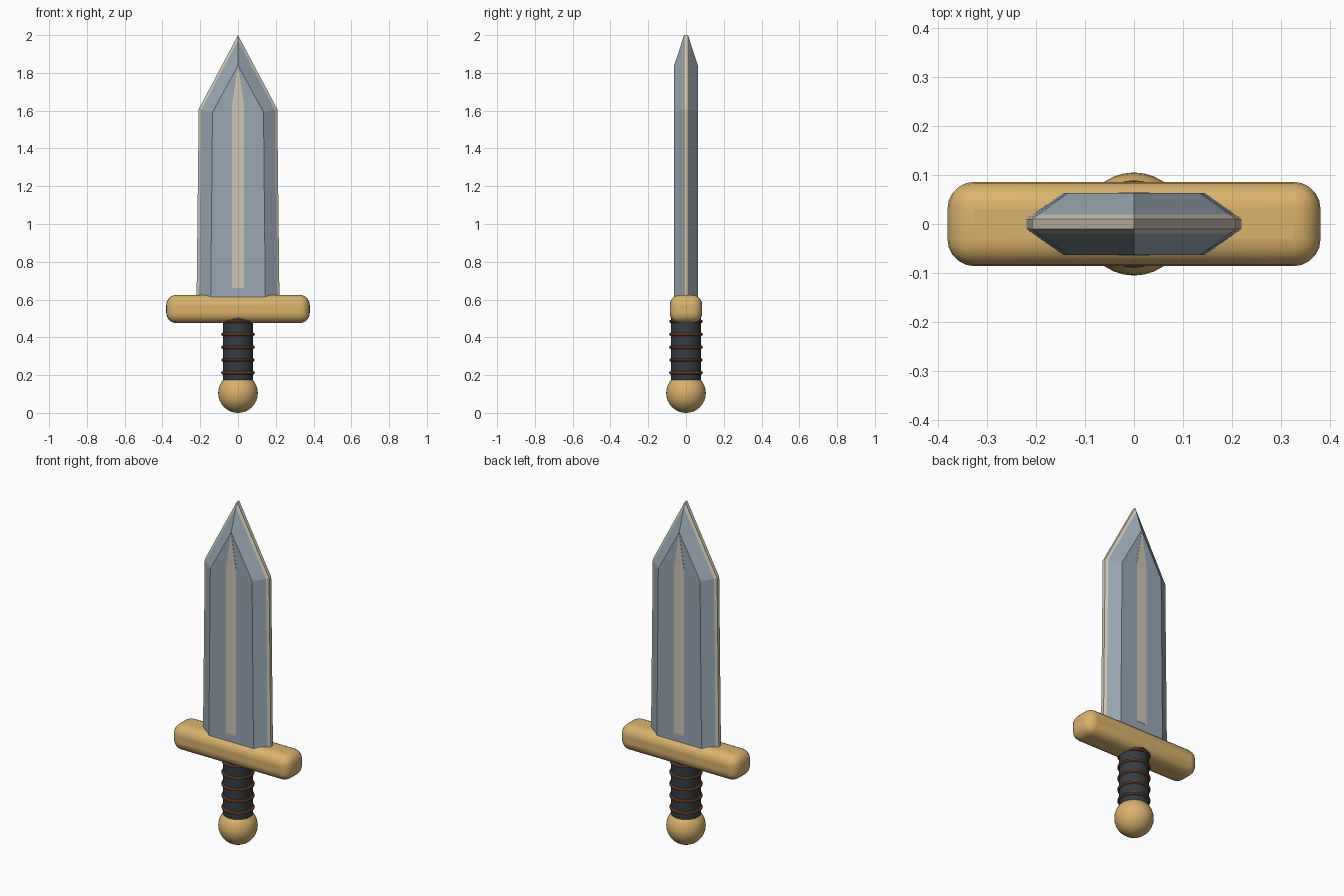
import bpy
import bmesh
from math import radians

cube = bpy.data.objects.get("Cube")
if cube:
    bpy.data.objects.remove(cube, do_unlink=True)


def material(name, rgb):
    mat = bpy.data.materials.new(name)
    mat.use_nodes = True
    mat.diffuse_color = (*rgb, 1)
    bsdf = next(n for n in mat.node_tree.nodes if n.type == 'BSDF_PRINCIPLED')
    bsdf.inputs["Base Color"].default_value = (*rgb, 1)
    return mat


steel = material("steel", (0.32, 0.39, 0.45))
cream = material("pale edge", (0.62, 0.57, 0.47))
gold = material("gold", (0.71, 0.45, 0.15))
leather = material("dark leather", (0.035, 0.045, 0.055))
cord = material("brown cord", (0.2, 0.075, 0.035))


def finish(name, mat, smooth=True):
    obj = bpy.context.object
    obj.name = name
    obj.data.materials.append(mat)
    if smooth:
        bpy.ops.object.shade_smooth_by_angle(angle=radians(40))
    return obj


def outline(base_w, shoulder_w, base_z, shoulder_z, tip_z, y):
    """Pointed blade outline at depth y."""
    return [(-base_w, y, base_z), (-shoulder_w, y, shoulder_z), (0, y, tip_z),
            (shoulder_w, y, shoulder_z), (base_w, y, base_z)]


def loft(name, loops, mats, band_mats):
    """Bridge outlines from front to back and cap both ends."""
    bm = bmesh.new()
    rows = [[bm.verts.new(co) for co in loop] for loop in loops]
    bm.faces.new(rows[0])
    bm.faces.new(rows[-1][::-1])
    n = len(rows[0])
    for a, b, index in zip(rows, rows[1:], band_mats):
        for i in range(n):
            j = (i + 1) % n
            bm.faces.new((a[i], a[j], b[j], b[i])).material_index = index
    bmesh.ops.recalc_face_normals(bm, faces=bm.faces)
    mesh = bpy.data.meshes.new(name)
    bm.to_mesh(mesh)
    bm.free()
    for mat in mats:
        mesh.materials.append(mat)
    obj = bpy.data.objects.new(name, mesh)
    bpy.context.collection.objects.link(obj)
    return obj


# Blade: flat faces, wide bevels and a pale cutting edge all round
face = (0.145, 0.135, 0.55, 1.592, 1.84, 0.063)
edge = (0.22, 0.208, 0.55, 1.608, 2.0, 0.01)
band = [e + (f - e) * 0.18 for e, f in zip(edge, face)]
half = [face, band, edge]
front = [outline(*p[:5], -p[5]) for p in half]
back = [outline(*p) for p in reversed(half)]
loft("blade", front + back, [steel, cream], [0, 1, 1, 1, 0])

# Pale tapering stripe on each blade face
for name, side in (("front_stripe", -1), ("back_stripe", 1)):
    loops = [outline(0.032, 0.032, 0.66, 1.63, 1.84, side * y) for y in (0.06, 0.0645)]
    loft(name, loops, [cream], [0])

# Guard
bpy.ops.mesh.primitive_cube_add(size=1, location=(0, 0, 0.55))
guard = bpy.context.object
guard.scale = (0.76, 0.172, 0.15)
bpy.ops.object.transform_apply(location=False, rotation=False, scale=True)
bevel = guard.modifiers.new("rounding", 'BEVEL')
bevel.width = 0.055
bevel.segments = 5
finish("guard", gold)

# Grip with cord rings
bpy.ops.mesh.primitive_cylinder_add(vertices=32, radius=0.079, depth=0.38, location=(0, 0, 0.34))
finish("grip", leather)
for i in range(5):
    bpy.ops.mesh.primitive_torus_add(major_radius=0.08, minor_radius=0.009, major_segments=32,
                                     minor_segments=8, location=(0, 0, 0.212 + i * 0.068))
    finish(f"cord_ring_{i + 1}", cord)

# Pommel
bpy.ops.mesh.primitive_uv_sphere_add(segments=32, ring_count=16, radius=0.105, location=(0, 0, 0.105))
finish("pommel", gold)
